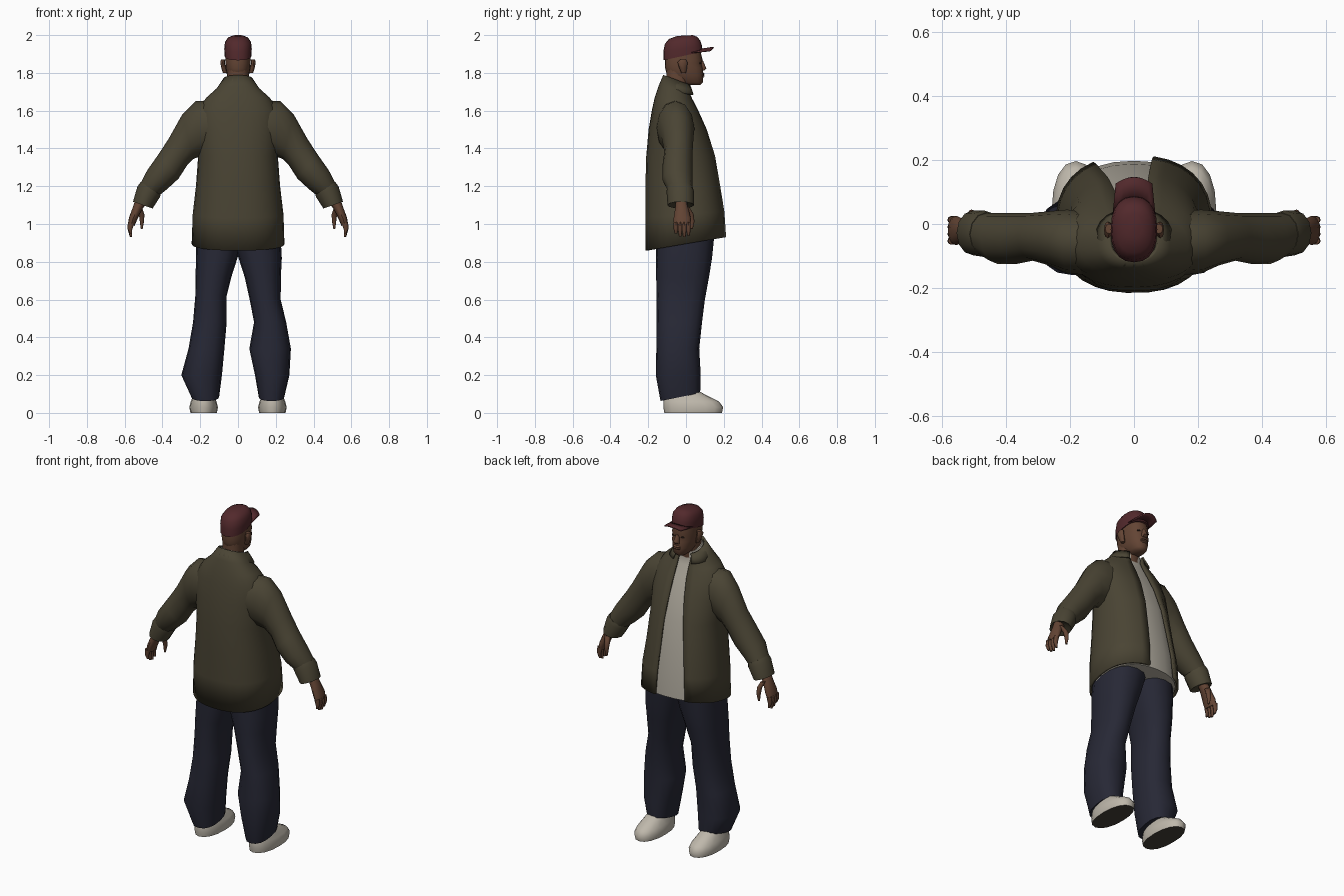
import bpy, bmesh, math
from mathutils import Vector

TAU = 2 * math.pi


def material(name, rgb):
    m = bpy.data.materials.new(name)
    m.diffuse_color = (*rgb, 1)
    return m


OLIVE = material("olive cloth", (0.068, 0.058, 0.034))
NAVY = material("navy denim", (0.020, 0.021, 0.036))
RED = material("dark red cloth", (0.085, 0.022, 0.025))
SKIN = material("brown skin", (0.125, 0.058, 0.034))
WHITE = material("off white cotton", (0.42, 0.39, 0.33))
SHOE = material("pale leather", (0.52, 0.48, 0.41))
SOLE = material("dark rubber", (0.06, 0.05, 0.04))
DARK = material("dark brown", (0.03, 0.015, 0.01))


def spow(v, p):
    return math.copysign(abs(v) ** p, v)


def loft(name, rings, mat, closed=True, caps=True, thick=0, angle=50, extra=None):
    """Skin a list of equal-length point rings."""
    bm = bmesh.new()
    vs = [[bm.verts.new(p) for p in r] for r in rings]
    n = len(vs[0])
    for a, b in zip(vs, vs[1:]):
        for i in range(n if closed else n - 1):
            j = (i + 1) % n
            bm.faces.new((a[i], a[j], b[j], b[i]))
    if caps and closed:
        for k, r in enumerate((vs[0], vs[-1])):
            f = bm.faces.new(r)
            if k == 0 and extra:
                f.material_index = 1
    bmesh.ops.recalc_face_normals(bm, faces=bm.faces)
    me = bpy.data.meshes.new(name)
    bm.to_mesh(me)
    bm.free()
    me.materials.append(mat)
    if extra:
        me.materials.append(extra)
    ob = bpy.data.objects.new(name, me)
    bpy.context.collection.objects.link(ob)
    bpy.ops.object.select_all(action='DESELECT')
    ob.select_set(True)
    bpy.context.view_layer.objects.active = ob
    bpy.ops.object.shade_smooth_by_angle(angle=math.radians(angle))
    if thick:
        s = ob.modifiers.new("thickness", 'SOLIDIFY')
        s.thickness, s.offset = thick, 0
    return ob


def level(z, rx, yb, yf, slope=0, n=20, p=0.85, x0=0, inset=0, span=None):
    """Rounded horizontal ring; angle 0 points to the face side (+y)."""
    yc, ry, rx = (yb + yf) / 2, (yf - yb) / 2 - inset, rx - inset
    if span:
        a0, a1 = (math.asin(spow(x / rx, 1 / p)) for x in span)
        angs = [a1 + (TAU + a0 - a1) * i / n for i in range(n + 1)]
    else:
        angs = [TAU * i / n for i in range(n)]
    pts = []
    for a in angs:
        y = yc + ry * spow(math.cos(a), p)
        pts.append((x0 + rx * spow(math.sin(a), p), y, z + slope * y))
    return pts


def limb(s, outer, inner, y, ry, n=12):
    """Ring spanning two x-z points, mirrored by s."""
    o, i = (Vector((s * q[0], y, q[1])) for q in (outer, inner))
    c, d = (o + i) / 2, (o - i) / 2
    return [c + d * math.sin(TAU * k / n) + Vector((0, ry * math.cos(TAU * k / n), 0)) for k in range(n)]


# Torso: z, half width, back y, front y, slope, left and right jacket edge
TORSO = [
    (0.895, 0.24, -0.21, 0.21, 0.17, -0.125, 0.06),
    (1.05, 0.235, -0.21, 0.20, 0.08, -0.115, 0.055),
    (1.20, 0.217, -0.21, 0.178, 0, -0.10, 0.05),
    (1.36, 0.205, -0.205, 0.15, 0, -0.08, 0.045),
    (1.50, 0.213, -0.192, 0.105, 0, -0.06, 0.04),
    (1.60, 0.205, -0.175, 0.06, 0, -0.045, 0.04),
    (1.66, 0.165, -0.16, 0.03, -0.05, -0.04, 0.04),
    (1.70, 0.108, -0.14, 0.015, -0.2, -0.04, 0.04),
    (1.74, 0.074, -0.115, 0.02, -0.4, -0.045, 0.045)]
loft("jacket", [level(*t[:5], n=28, span=t[5:]) for t in TORSO], OLIVE, closed=False, thick=0.012)
loft("shirt", [level(*t[:5], n=28, inset=0.012) for t in TORSO], WHITE)

# Folded collar
COLLAR = [(1.69, 0.118, -0.14, 0.045, -0.15, -0.06, 0.06),
          (1.715, 0.098, -0.132, 0.04, -0.28, -0.055, 0.055),
          (1.742, 0.074, -0.118, 0.03, -0.36, -0.045, 0.045)]
loft("collar", [level(*t[:5], span=t[5:]) for t in COLLAR], OLIVE, closed=False, thick=0.008)

# Arms and hands
ARM = [((0.14, 1.655), (0.14, 1.38), -0.06, 0.10),
       ((0.225, 1.65), (0.195, 1.36), -0.055, 0.10),
       ((0.295, 1.58), (0.235, 1.345), -0.045, 0.085),
       ((0.365, 1.455), (0.27, 1.31), -0.04, 0.075),
       ((0.42, 1.37), (0.315, 1.24), -0.045, 0.08),
       ((0.48, 1.285), (0.375, 1.185), -0.045, 0.08),
       ((0.522, 1.205), (0.425, 1.145), -0.03, 0.065)]
CUFF = [((0.515, 1.222), (0.41, 1.165), -0.032, 0.068),
        ((0.532, 1.20), (0.412, 1.145), -0.03, 0.073),
        ((0.556, 1.118), (0.452, 1.082), -0.028, 0.07),
        ((0.545, 1.125), (0.475, 1.10), -0.028, 0.05)]
PALM = [((0.54, 1.14), (0.485, 1.11), -0.025, 0.028),
        ((0.558, 1.085), (0.512, 1.07), -0.022, 0.036),
        ((0.577, 1.035), (0.535, 1.02), -0.02, 0.046),
        ((0.583, 1.0), (0.548, 0.99), -0.02, 0.044)]
THUMB = [((0.54, 1.09), (0.505, 1.08), 0.005, 0.016),
         ((0.525, 1.055), (0.495, 1.05), 0.025, 0.015),
         ((0.52, 1.015), (0.498, 1.012), 0.032, 0.013),
         ((0.515, 0.975), (0.505, 0.973), 0.03, 0.006)]
for s, side in ((1, "right"), (-1, "left")):
    for part, rows, mat in (("sleeve", ARM, OLIVE), ("cuff", CUFF, OLIVE),
                            ("palm", PALM, SKIN), ("thumb", THUMB, SKIN)):
        loft(f"{side}_{part}", [limb(s, *r) for r in rows], mat)
    for k in range(4):
        y, tip = -0.053 + 0.022 * k, (0.95, 0.935, 0.93, 0.94)[k]
        rows = [((0.583, 1.01), (0.55, 1.0), y, 0.012),
                ((0.585, 0.975), (0.56, 0.97), y, 0.012),
                ((0.572, tip), (0.56, tip), y, 0.007)]
        loft(f"{side}_finger_{k + 1}", [limb(s, *r, n=8) for r in rows], SKIN)

# Trousers: z, inner x, outer x, back y, front y, slope
LEG_R = [(0.09, 0.11, 0.245, -0.135, 0.075, 0.2), (0.20, 0.09, 0.272, -0.16, 0.078, 0),
         (0.34, 0.06, 0.28, -0.157, 0.07, 0), (0.48, 0.085, 0.255, -0.155, 0.085, 0),
         (0.60, 0.062, 0.226, -0.155, 0.10, 0), (0.72, 0.035, 0.227, -0.158, 0.122, 0),
         (0.82, 0.003, 0.232, -0.16, 0.138, 0), (0.94, -0.03, 0.225, -0.16, 0.15, 0)]
LEG_L = [(0.09, 0.10, 0.247, -0.135, 0.075, 0.2), (0.20, 0.085, 0.30, -0.16, 0.078, 0),
         (0.34, 0.072, 0.262, -0.157, 0.07, 0), (0.48, 0.06, 0.238, -0.155, 0.085, 0),
         (0.62, 0.06, 0.226, -0.155, 0.10, 0), (0.72, 0.035, 0.225, -0.158, 0.122, 0),
         (0.82, 0.003, 0.222, -0.16, 0.138, 0), (0.94, -0.03, 0.22, -0.16, 0.15, 0)]
# Shoes: z, half width, back y, front y
SHOES = [(0, 0.07, -0.115, 0.19), (0.03, 0.076, -0.12, 0.197), (0.06, 0.068, -0.12, 0.175),
         (0.09, 0.056, -0.112, 0.115), (0.13, 0.045, -0.10, 0.04)]
for s, side, leg in ((1, "right", LEG_R), (-1, "left", LEG_L)):
    loft(f"{side}_trouser_leg",
         [level(z, (xo - xi) / 2, yb, yf, sl, n=16, x0=s * (xo + xi) / 2)
          for z, xi, xo, yb, yf, sl in leg], NAVY)
    loft(f"{side}_shoe", [level(*r, n=16, x0=s * 0.182, p=0.9) for r in SHOES], SHOE, extra=SOLE)

# Neck and head
loft("neck", [level(1.66, 0.06, -0.11, 0.0), level(1.74, 0.056, -0.103, 0.01),
              level(1.82, 0.056, -0.105, 0.02)], SKIN)
HEAD = [(1.735, 0.028, -0.01, 0.075), (1.75, 0.042, -0.04, 0.09), (1.785, 0.058, -0.10, 0.092),
        (1.825, 0.065, -0.11, 0.09), (1.85, 0.067, -0.112, 0.083), (1.868, 0.067, -0.112, 0.088),
        (1.92, 0.066, -0.11, 0.075)]
loft("head", [level(*r) for r in HEAD], SKIN)
loft("nose", [level(1.813, 0.018, 0.07, 0.098, n=8), level(1.823, 0.019, 0.07, 0.108, n=8),
              level(1.865, 0.009, 0.07, 0.09, n=8)], SKIN)
loft("lips", [level(z, 0.025, 0.06, y, n=10) for z, y in
              ((1.777, 0.091), (1.784, 0.099), (1.789, 0.094), (1.794, 0.099), (1.801, 0.092))], SKIN)
for s, side in ((1, "right"), (-1, "left")):
    loft(f"{side}_ear", [level(z, 0.012, yb, yf, n=8, x0=s * x) for z, x, yb, yf in
                         ((1.80, 0.068, -0.025, 0.0), (1.825, 0.076, -0.035, 0.005),
                          (1.855, 0.082, -0.045, 0.008), (1.872, 0.078, -0.03, 0.0))], SKIN)
    loft(f"{side}_eye", [level(z, 0.012, 0.07, 0.081, n=8, x0=s * 0.03) for z in (1.848, 1.856)], DARK)

# Cap with curved brim
CAP = [(1.893, 0.071, -0.12, 0.088, 0.22), (1.93, 0.073, -0.12, 0.085, 0.15),
       (1.965, 0.069, -0.112, 0.075, 0.1), (1.987, 0.054, -0.09, 0.058, 0.08),
       (1.998, 0.025, -0.045, 0.035, 0.05)]
loft("cap_crown", [level(*r) for r in CAP], RED, angle=60)
brim = []
for t in (0, 0.5, 1):
    row = []
    for k in range(9):
        u = k / 4 - 1
        x = u * (0.066 - 0.01 * t)
        root = 0.03 + 0.05 * math.sqrt(max(0, 1 - u * u))
        row.append((x, root + t * (0.147 - 0.02 * u * u - root), 1.925 + 0.01 * t - 0.018 * u * u))
    brim.append(row)
loft("cap_brim", brim, RED, closed=False, thick=0.007)
